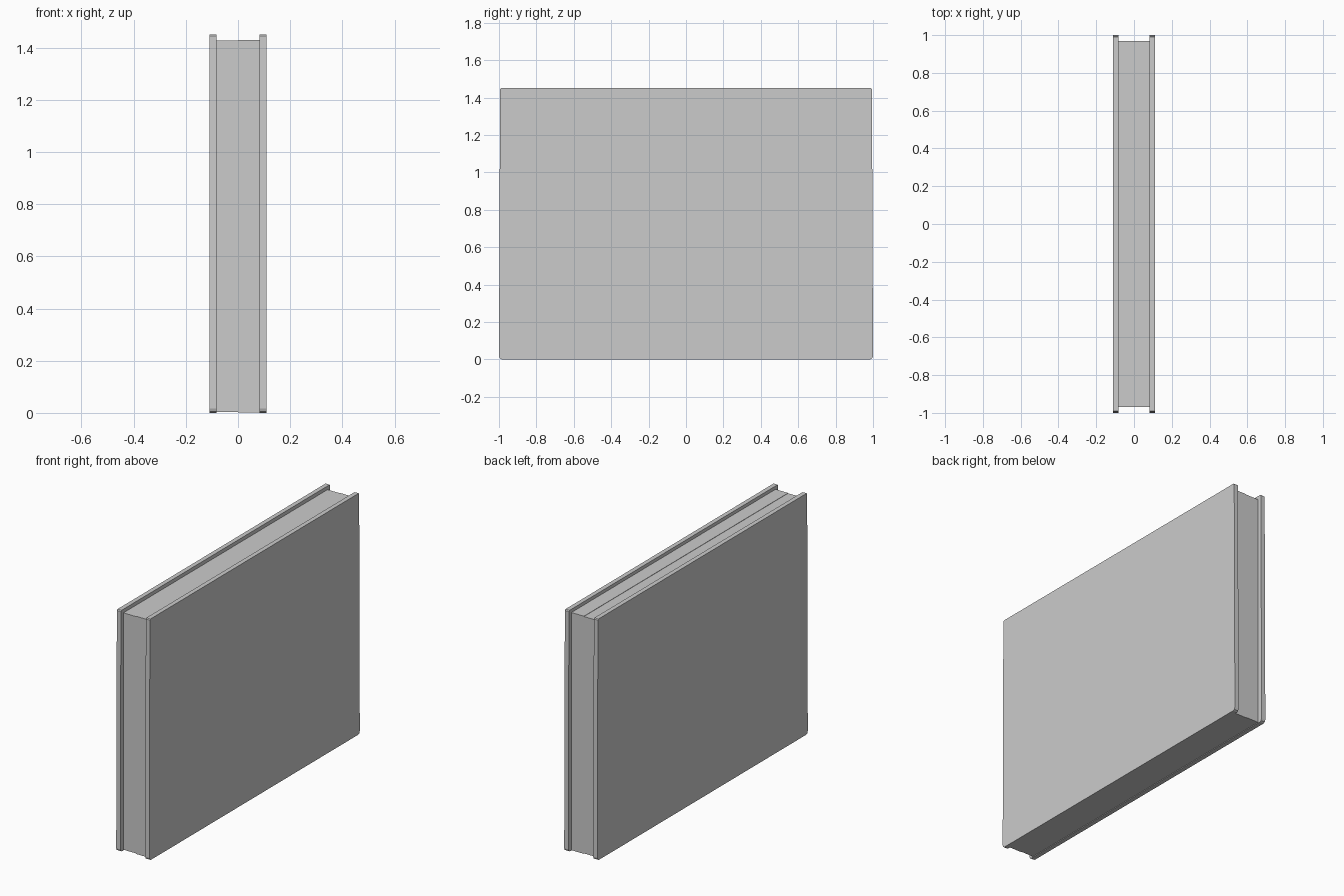
import bpy, bmesh

if "Cube" in bpy.data.objects:
    bpy.data.objects.remove(bpy.data.objects["Cube"])


def prism(name, pts, axis, a, b):
    """Extrude a closed 2D outline along x or y from a to b."""
    bm = bmesh.new()
    place = (lambda u, v, t: (t, u, v)) if axis == "x" else (lambda u, v, t: (u, t, v))
    face = bm.faces.new([bm.verts.new(place(u, v, a)) for u, v in pts])
    new = bmesh.ops.extrude_face_region(bm, geom=[face])["geom"]
    step = place(0, 0, b - a)
    bmesh.ops.translate(bm, vec=step, verts=[g for g in new if isinstance(g, bmesh.types.BMVert)])
    bmesh.ops.recalc_face_normals(bm, faces=bm.faces[:])
    mesh = bpy.data.meshes.new(name)
    bm.to_mesh(mesh)
    bm.free()
    ob = bpy.data.objects.new(name, mesh)
    bpy.context.collection.objects.link(ob)
    return ob


# Cover boards: slight taper to the top, clipped corners
half = [(0.985, 0), (0.995, 0.005), (1.0, 0.017), (0.994, 1.445), (0.989, 1.45)]
outline = half + [(-y, z) for y, z in reversed(half)]
for side, name in ((-1, "left_cover"), (1, "right_cover")):
    prism(name, outline, "x", side * 0.083, side * 0.11)

# Page block: two halves meeting in a tiny step at the centre
pages = [(-0.083, 0.004), (0, 0.004), (0, 0.001), (0.083, 0.001),
         (0.083, 1.43), (0, 1.43), (0, 1.428), (-0.083, 1.428)]
prism("page_block", pages, "y", -0.97, 0.97)
